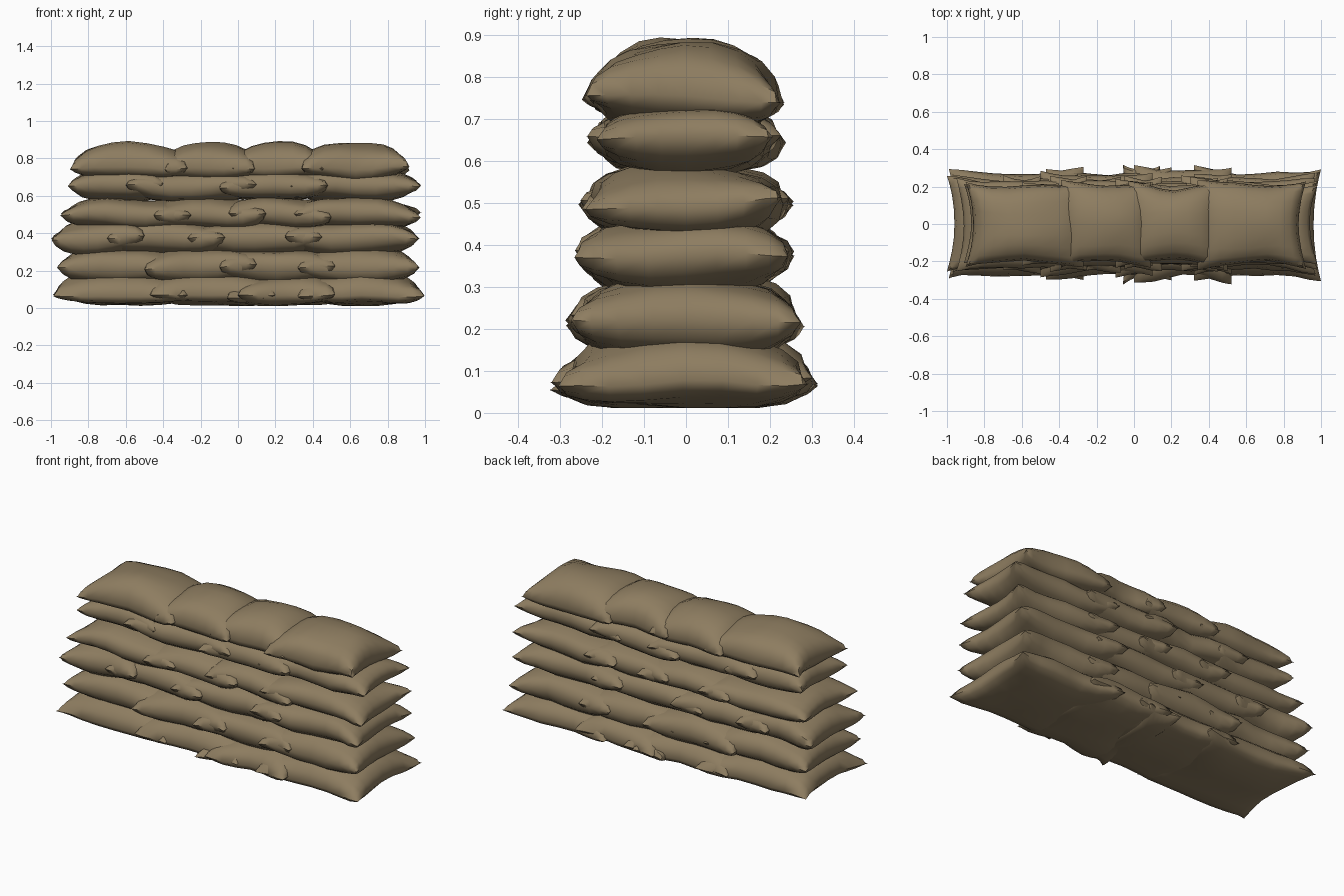
import bpy, bmesh, math, random
from mathutils import noise, Vector

cube = bpy.data.objects.get("Cube")
if cube:
    bpy.data.objects.remove(cube)
random.seed(4)

canvas = bpy.data.materials.new("sandy_canvas")
canvas.use_nodes = True
colour = (0.27, 0.205, 0.118, 1)
canvas.diffuse_color = colour
canvas.node_tree.nodes["Principled BSDF"].inputs["Base Color"].default_value = colour


def make_bag(name, x0, x1, depth, z, up, down, pinch_left, pinch_right):
    """Stuffed bag: two bulging sheets joined at a seam, with pointed corners."""
    bm = bmesh.new()
    centre, half = (x0 + x1) / 2, (x1 - x0) / 2
    shift = Vector((random.uniform(0, 50), random.uniform(0, 50), 0))
    for side, height in ((1, up), (-1, down)):
        sheet = bmesh.ops.create_grid(bm, x_segments=10, y_segments=10, size=1)
        for v in sheet["verts"]:
            u = math.sin(v.co.x * math.pi / 2)
            w = math.sin(v.co.y * math.pi / 2)
            bulge = (max(0, 1 - u * u) * max(0, 1 - w * w)) ** 0.36
            pinch = pinch_right if u > 0 else pinch_left
            x = centre + u * (half - pinch * (1 - w * w))
            y = w * (depth - 0.03 * (1 - u * u))
            wave = noise.noise(Vector((x * 4, y * 4, 0)) + shift) * 0.025
            y += noise.noise(Vector((x * 5, z * 9, w)) + shift) * 0.025
            v.co = (x, y, max(0.012, z + wave + side * bulge * height))
        if side < 0:
            faces = {f for v in sheet["verts"] for f in v.link_faces}
            bmesh.ops.reverse_faces(bm, faces=list(faces))
    bmesh.ops.remove_doubles(bm, verts=bm.verts, dist=0.0005)
    mesh = bpy.data.meshes.new(name)
    bm.to_mesh(mesh)
    bm.free()
    mesh.materials.append(canvas)
    bag = bpy.data.objects.new(name, mesh)
    bpy.context.collection.objects.link(bag)
    bpy.ops.object.select_all(action="DESELECT")
    bag.select_set(True)
    bpy.context.view_layer.objects.active = bag
    bpy.ops.object.shade_smooth_by_angle(angle=math.radians(50))


# Courses from the ground up: seam height, upper and lower bulge,
# half depth, and the bag ends along the wall
courses = [
    (0.07, 0.13, 0.06, 0.305, (-0.99, -0.37, 0.10, 0.42, 1.00)),
    (0.22, 0.11, 0.11, 0.268, (-0.97, -0.40, 0.00, 0.42, 0.97)),
    (0.375, 0.10, 0.10, 0.25, (-1.00, -0.60, -0.17, 0.35, 0.97)),
    (0.50, 0.09, 0.09, 0.245, (-0.95, -0.35, 0.05, 0.40, 0.98)),
    (0.655, 0.09, 0.09, 0.225, (-0.91, -0.50, 0.00, 0.38, 0.98)),
    (0.745, 0.145, 0.07, 0.232, (-0.90, -0.33, 0.03, 0.40, 0.92)),
]

for row, (z, up, down, depth, ends) in enumerate(courses):
    last = len(ends) - 2
    overlap = 0.06 if row == 5 else 0.1
    for i in range(last + 1):
        left = ends[i] - (overlap if i else 0)
        right = ends[i + 1] + (overlap if i < last else 0)
        make_bag(f"sandbag_row{row + 1}_{i + 1}", left, right,
                 depth + random.uniform(-0.01, 0.01), z, up, down,
                 0.0 if i else 0.04, 0.0 if i < last else 0.04)

# Loose flap at the foot of the back
make_bag("back_flap", -0.06, 0.14, 0.315, 0.06, 0.07, 0.05, 0.02, 0.02)
